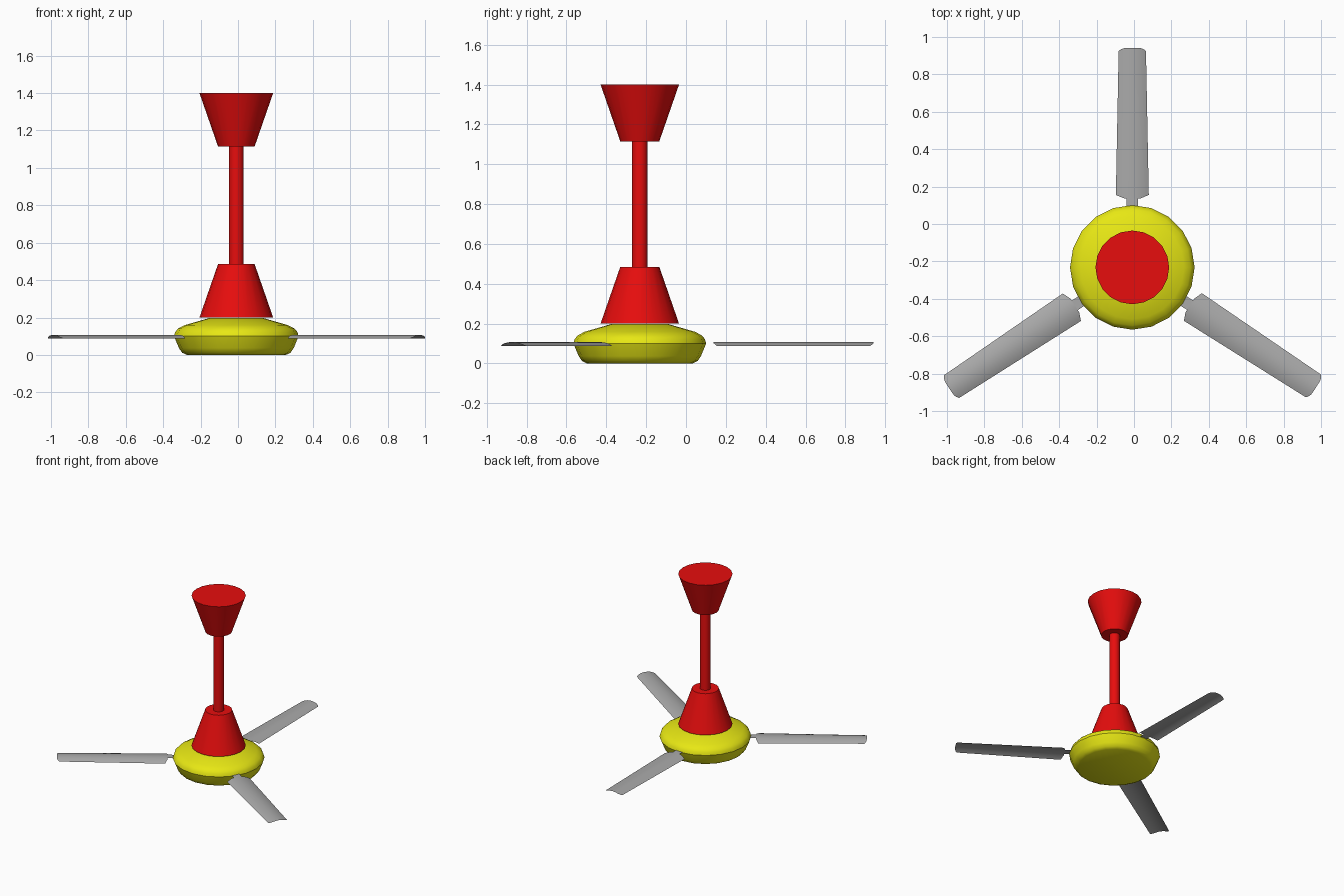
import bpy, bmesh, math
from mathutils import Matrix

cube = bpy.data.objects.get("Cube")
if cube:
    bpy.data.objects.remove(cube, do_unlink=True)

HUB = (-0.009, -0.232, 0)
SIDES = 20


def material(name, colour):
    m = bpy.data.materials.new(name)
    m.use_nodes = True
    m.diffuse_color = (*colour, 1)
    m.node_tree.nodes["Principled BSDF"].inputs["Base Color"].default_value = (*colour, 1)
    return m


red = material("red paint", (0.8, 0.004, 0.004))
yellow = material("yellow paint", (0.8, 0.8, 0.007))
grey = material("grey metal", (0.4, 0.4, 0.4))


def finish(name, bm, mat, turn=0, recalc=True):
    """Turn a bmesh into a smooth-shaded object placed on the hub axis."""
    if recalc:
        bmesh.ops.recalc_face_normals(bm, faces=bm.faces)
    bm.transform(Matrix.Rotation(turn, 4, 'Z'))
    mesh = bpy.data.meshes.new(name)
    bm.to_mesh(mesh)
    bm.free()
    mesh.materials.append(mat)
    ob = bpy.data.objects.new(name, mesh)
    ob.location = HUB
    bpy.context.collection.objects.link(ob)
    bpy.ops.object.select_all(action='DESELECT')
    ob.select_set(True)
    bpy.context.view_layer.objects.active = ob
    bpy.ops.object.shade_smooth_by_angle(angle=math.radians(35))
    return ob


def lathe(name, profile, mat, sides=SIDES):
    """Revolve (radius, height) points and close both ends."""
    bm = bmesh.new()
    rings = []
    for r, z in profile:
        angles = [math.tau * i / sides for i in range(sides)]
        rings.append([bm.verts.new((r * math.cos(a), r * math.sin(a), z)) for a in angles])
    for low, high in zip(rings, rings[1:]):
        for i in range(sides):
            j = (i + 1) % sides
            bm.faces.new((low[i], low[j], high[j], high[i]))
    bm.faces.new(rings[0][::-1])
    bm.faces.new(rings[-1])
    return finish(name, bm, mat)


# Motor housing, split at the seam
lathe("lower_housing", [(0.265, 0), (0.29, 0.012), (0.307, 0.037), (0.333, 0.1)], yellow)
lathe("upper_housing", [(0.333, 0.1), (0.327, 0.122), (0.311, 0.141),
                        (0.277, 0.159), (0.145, 0.197)], yellow)

# Lower cover, rod and ceiling canopy
lathe("lower_cover", [(0.197, 0.2), (0.098, 0.485)], red)
lathe("down_rod", [(0.039, 0.48), (0.039, 1.12)], red)
lathe("ceiling_canopy", [(0.098, 1.115), (0.197, 1.4)], red)


def blade(name, turn, columns=12):
    """Thin arched sheet with clipped corners and a flat neck, along +x."""
    bm = bmesh.new()
    edges = []
    for i in range(columns + 1):
        u = 2 * i / columns - 1
        z = 0.107 - 0.019 * u * u
        clip = max(0, abs(u) - 0.5) * 2
        inner = bm.verts.new((0.369 + 0.018 * clip, 0.088 * u, z))
        outer = bm.verts.new((1.173 - 0.016 * clip ** 2, 0.073 * u, z))
        edges.append((inner, outer))
    for (a, b), (c, d) in zip(edges, edges[1:]):
        bm.faces.new((a, b, d, c))
    neck = [(0.3, -0.03), (0.375, -0.03), (0.375, 0.03), (0.3, 0.03)]
    bm.faces.new([bm.verts.new((x, y, 0.105)) for x, y in neck])
    return finish(name, bm, grey, turn, recalc=False)


# Three blades
for name, degrees in (("back_blade", 90), ("left_blade", -33.2), ("right_blade", 213.4)):
    blade(name, math.radians(degrees))
